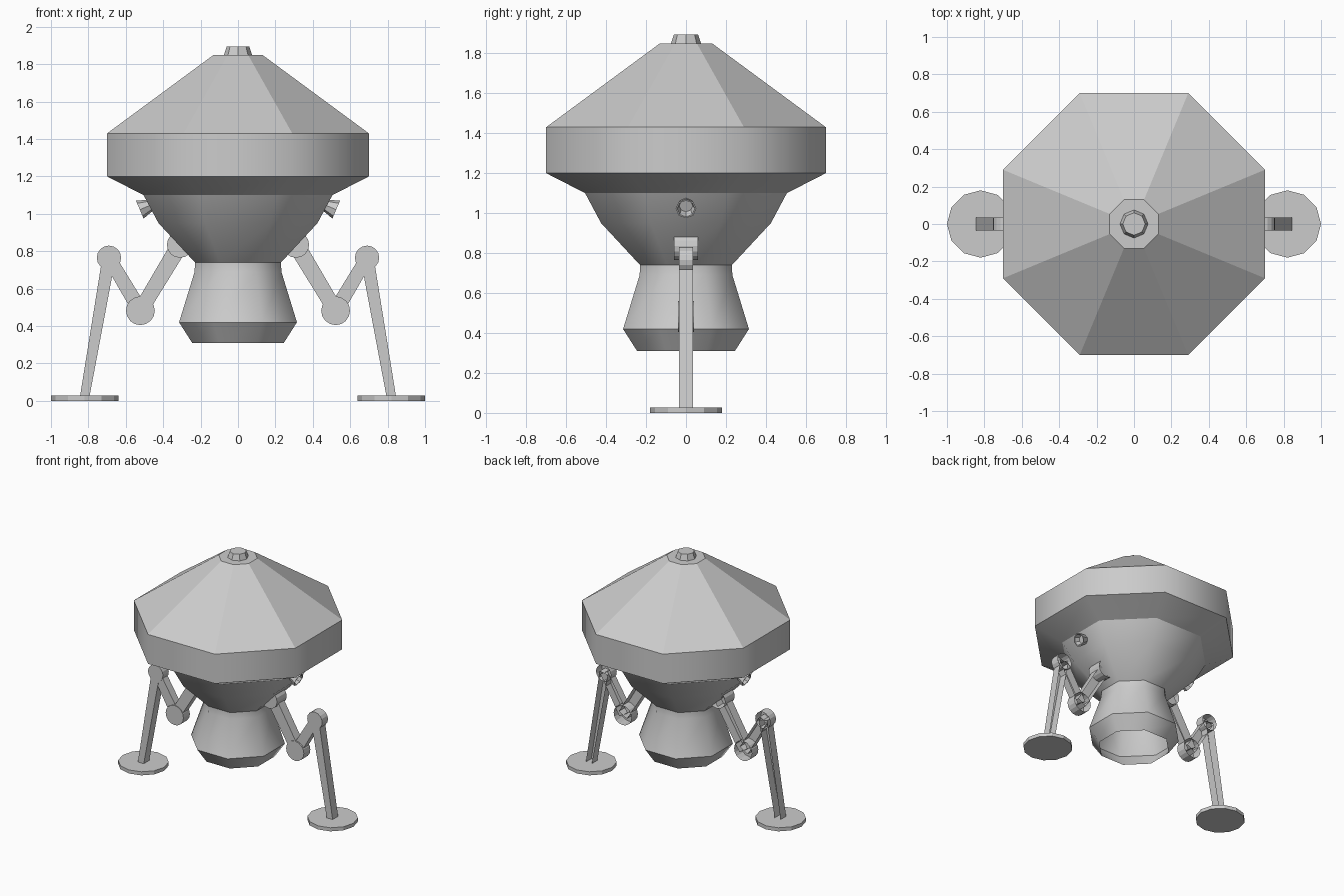
import bpy, bmesh, math
from mathutils import Vector, Matrix

if "Cube" in bpy.data.objects:
    bpy.data.objects.remove(bpy.data.objects["Cube"])


def add_object(name, bm, smooth=None, mirror=False):
    mesh = bpy.data.meshes.new(name)
    bm.to_mesh(mesh)
    bm.free()
    ob = bpy.data.objects.new(name, mesh)
    bpy.context.collection.objects.link(ob)
    if mirror:
        ob.modifiers.new("mirror", 'MIRROR').use_axis[0] = True
    if smooth:
        bpy.ops.object.select_all(action='DESELECT')
        ob.select_set(True)
        bpy.context.view_layer.objects.active = ob
        bpy.ops.object.shade_smooth_by_angle(angle=math.radians(smooth))
    return ob


def lathe(name, profile, sides=8, flats=True, bottom=True, top=True,
          matrix=None, smooth=None, mirror=False):
    """Stack of polygon rings; profile is (radius, z) from bottom to top.
    With flats, the radius is measured to the middle of a side."""
    bm = bmesh.new()
    step = 2 * math.pi / sides
    k = 1 / math.cos(step / 2) if flats else 1
    off = step / 2 if flats else 0
    rings = [[bm.verts.new((r * k * math.cos(off + i * step),
                            r * k * math.sin(off + i * step), z))
              for i in range(sides)] for r, z in profile]
    for a, b in zip(rings, rings[1:]):
        for i in range(sides):
            j = (i + 1) % sides
            bm.faces.new((a[i], a[j], b[j], b[i]))
    if bottom:
        bm.faces.new(rings[0][::-1])
    if top:
        bm.faces.new(rings[-1])
    if matrix:
        bm.transform(matrix)
    return add_object(name, bm, smooth, mirror)


def plate(name, outline, half):
    """Leg piece drawn in the xz plane (counter-clockwise), open at the back."""
    bm = bmesh.new()
    front = [bm.verts.new((x, -half, z)) for x, z in outline]
    back = [bm.verts.new((x, half, z)) for x, z in outline]
    bm.faces.new(front)
    n = len(outline)
    for i in range(n):
        j = (i + 1) % n
        bm.faces.new((front[j], front[i], back[i], back[j]))
    return add_object(name, bm, mirror=True)


def joint(name, centre, radius, half, sides=16):
    pts = [(centre[0] + radius * math.cos(2 * math.pi * i / sides),
            centre[1] + radius * math.sin(2 * math.pi * i / sides))
           for i in range(sides)]
    plate(name, pts, half)


def beam(name, a, b, wa, wb, half):
    a, b = Vector(a), Vector(b)
    d = (b - a).normalized()
    n = Vector((-d.y, d.x))
    plate(name, [tuple(p) for p in (a - n * wa / 2, b - n * wb / 2,
                                    b + n * wb / 2, a + n * wa / 2)], half)


# Octagonal hull and roof
lathe("roof", [(0.70, 1.43), (0.13, 1.85)], bottom=False)
lathe("hull_drum", [(0.505, 1.10), (0.70, 1.20), (0.70, 1.43)],
      bottom=False, top=False, smooth=46)
lathe("lower_hull", [(0.23, 0.74), (0.425, 0.95), (0.505, 1.10)],
      top=False, smooth=46)
lathe("roof_cap", [(0.075, 1.85), (0.06, 1.895)], flats=False)

# Engine bell, open underneath
lathe("engine_bell", [(0.245, 0.31), (0.315, 0.42), (0.232, 0.69), (0.23, 0.74)],
      bottom=False, top=False, smooth=46)

# Side thrusters, flared cups pointing out and down
axis = Vector((0.92, 0, -0.39))
rot = axis.to_track_quat('Z', 'Y').to_matrix().to_4x4()
lathe("side_thruster", [(0.03, -0.1), (0.036, -0.05), (0.052, 0.0),
                        (0.044, 0.0), (0.034, -0.04)],
      flats=False, matrix=Matrix.Translation((0.525, 0, 1.022)) @ rot, mirror=True)

# Folded legs
hip, knee, elbow, ankle = (0.31, 0.835), (0.522, 0.482), (0.69, 0.765), (0.82, 0.02)
joint("hip_joint", hip, 0.07, 0.06)
joint("knee_joint", knee, 0.077, 0.04)
joint("elbow_joint", elbow, 0.065, 0.036)
beam("upper_leg", hip, knee, 0.09, 0.08, 0.035)
beam("middle_leg", knee, elbow, 0.08, 0.07, 0.03)
beam("lower_leg", elbow, ankle, 0.07, 0.05, 0.034)

# Foot pads
lathe("foot_pad", [(0.18, 0.0), (0.18, 0.028)], sides=12, flats=False,
      matrix=Matrix.Translation((0.82, 0, 0)), mirror=True)
